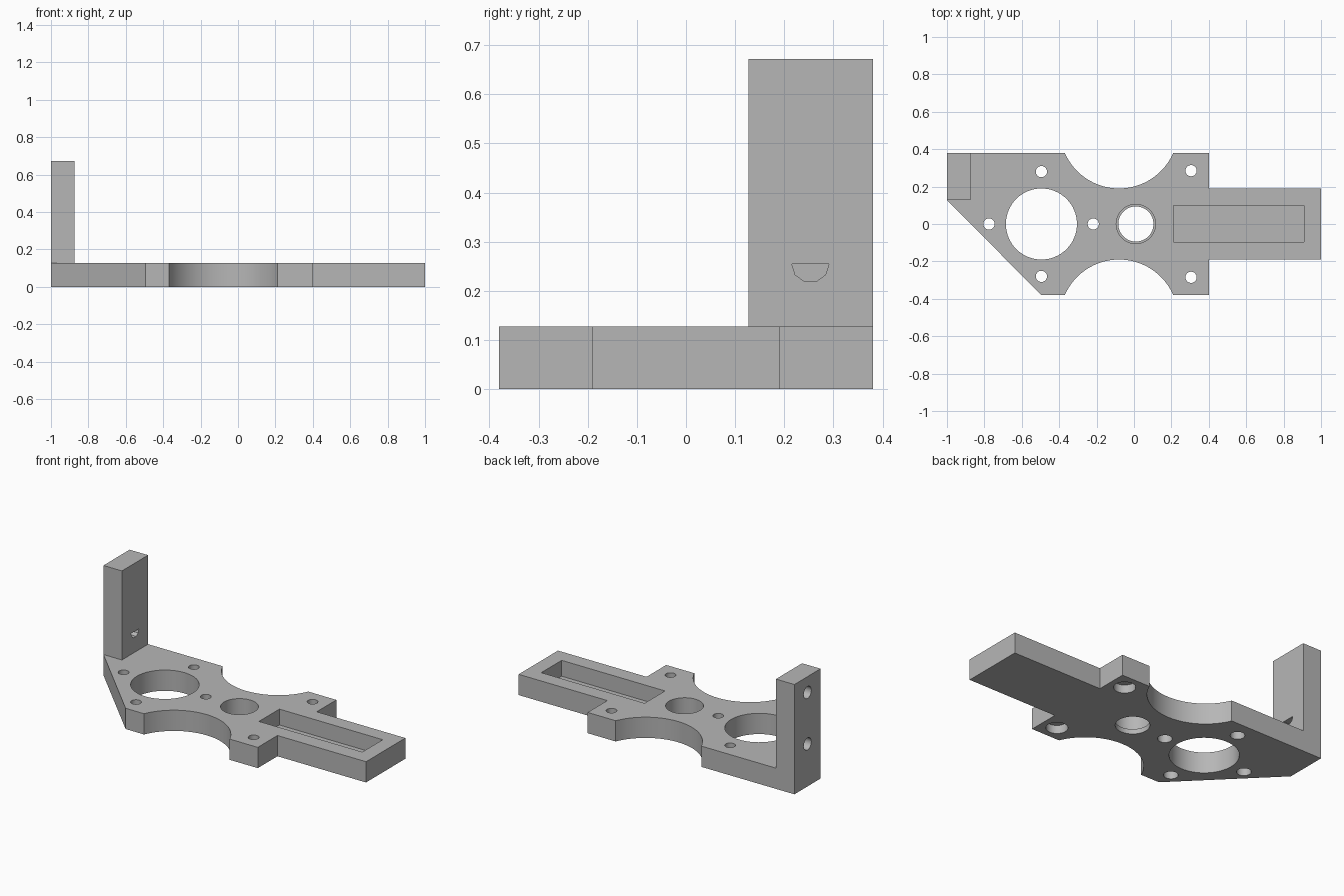
import bpy, bmesh, math

old = bpy.data.objects.get("Cube")
if old:
    bpy.data.objects.remove(old, do_unlink=True)

GREY = (0.47, 0.47, 0.47, 1)
mat = bpy.data.materials.new("plain_grey")
mat.use_nodes = True
mat.diffuse_color = GREY
mat.node_tree.nodes["Principled BSDF"].inputs["Base Color"].default_value = GREY

T = 0.127       # plate thickness
HEIGHT = 0.672  # top of the upright post
W = 0.38        # half width of the plate


def prism(name, points, z0, z1):
    """Extrude a counter-clockwise outline from z0 to z1."""
    bm = bmesh.new()
    base = bm.faces.new([bm.verts.new((x, y, z0)) for x, y in points])
    top = bmesh.ops.extrude_face_region(bm, geom=[base])["geom"]
    verts = [v for v in top if isinstance(v, bmesh.types.BMVert)]
    bmesh.ops.translate(bm, verts=verts, vec=(0, 0, z1 - z0))
    bmesh.ops.recalc_face_normals(bm, faces=bm.faces)
    mesh = bpy.data.meshes.new(name)
    bm.to_mesh(mesh)
    bm.free()
    obj = bpy.data.objects.new(name, mesh)
    bpy.context.collection.objects.link(obj)
    mesh.materials.append(mat)
    return obj


def box(name, x0, x1, y0, y1, z0, z1):
    return prism(name, [(x0, y0), (x1, y0), (x1, y1), (x0, y1)], z0, z1)


def arc(cx, cy, r, start, end, n):
    angles = [math.radians(start + (end - start) * i / n) for i in range(n + 1)]
    return [(cx + r * math.cos(a), cy + r * math.sin(a)) for a in angles]


def cut(target, cutter):
    cutter.hide_render = True
    bpy.context.view_layer.objects.active = target
    mod = target.modifiers.new("cut", "BOOLEAN")
    mod.operation = "DIFFERENCE"
    mod.solver = "EXACT"
    mod.object = cutter
    bpy.ops.object.modifier_apply(modifier=mod.name)
    bpy.data.objects.remove(cutter, do_unlink=True)


def bore(target, x, y, r, z0=-0.05, z1=T + 0.05, n=32):
    cut(target, prism("bore_cutter", arc(x, y, r, 0, 360, n)[:-1], z0, z1))


def bore_x(target, y, z, r, x0, x1, start=0, end=360, n=16):
    """Blind hole along x, profiled in the y-z plane."""
    pts = arc(0, 0, r, start, end, n)
    cutter = prism("post_hole_cutter", pts[:-1] if end - start == 360 else pts, x0, x1)
    for v in cutter.data.vertices:
        a, b, c = v.co
        v.co = (c, y + a, z + b)
    cut(target, cutter)


# Base plate with two scooped sides, a tongue and a slanted corner
scoop_x, scoop_y, scoop_r = -0.08, 0.506, 0.316
half = math.degrees(math.asin(0.29 / scoop_r))
front_scoop = arc(scoop_x, -scoop_y, scoop_r, 90 + half, 90 - half, 32)
back_scoop = arc(scoop_x, scoop_y, scoop_r, 270 + half, 270 - half, 32)
outline = ([(-0.495, -W)] + front_scoop
           + [(0.4, -W), (0.4, -0.19), (1, -0.19), (1, 0.19), (0.4, 0.19), (0.4, W)]
           + back_scoop + [(-1, W), (-1, T)])
plate = prism("base_plate", outline, 0, T)

# Large opening and the stepped centre bore
bore(plate, -0.495, 0, 0.19, n=64)
bore(plate, 0.01, 0, 0.094, n=48)
bore(plate, 0.01, 0, 0.105, z0=0.03, n=48)

# Screw holes, widened from below
holes = [(-0.495, 0.28, 0.04), (-0.495, -0.28, 0.04), (-0.775, 0, 0.04),
         (-0.218, 0, 0.04), (0.305, 0.285, 0.06), (0.305, -0.285, 0.06)]
for x, y, wide in holes:
    bore(plate, x, y, 0.03)
    bore(plate, x, y, wide, z1=0.05)

# Long pocket in the tongue
cut(plate, box("pocket_cutter", 0.21, 0.91, -0.097, 0.1, 0.03, T + 0.05))

# Upright post with blind screw holes
post = box("upright_post", -1, -0.875, T, W, T, HEIGHT)
for z in (0.26, 0.575):
    bore_x(post, 0.253, z, 0.037, -1.05, -0.95)
bore_x(post, 0.253, 0.255, 0.038, -0.935, -0.8, start=180, end=360, n=5)

# Smooth the round walls, keep edges sharp
for obj in (plate, post):
    bpy.ops.object.select_all(action="DESELECT")
    obj.select_set(True)
    bpy.context.view_layer.objects.active = obj
    bpy.ops.object.shade_smooth_by_angle(angle=math.radians(30))
